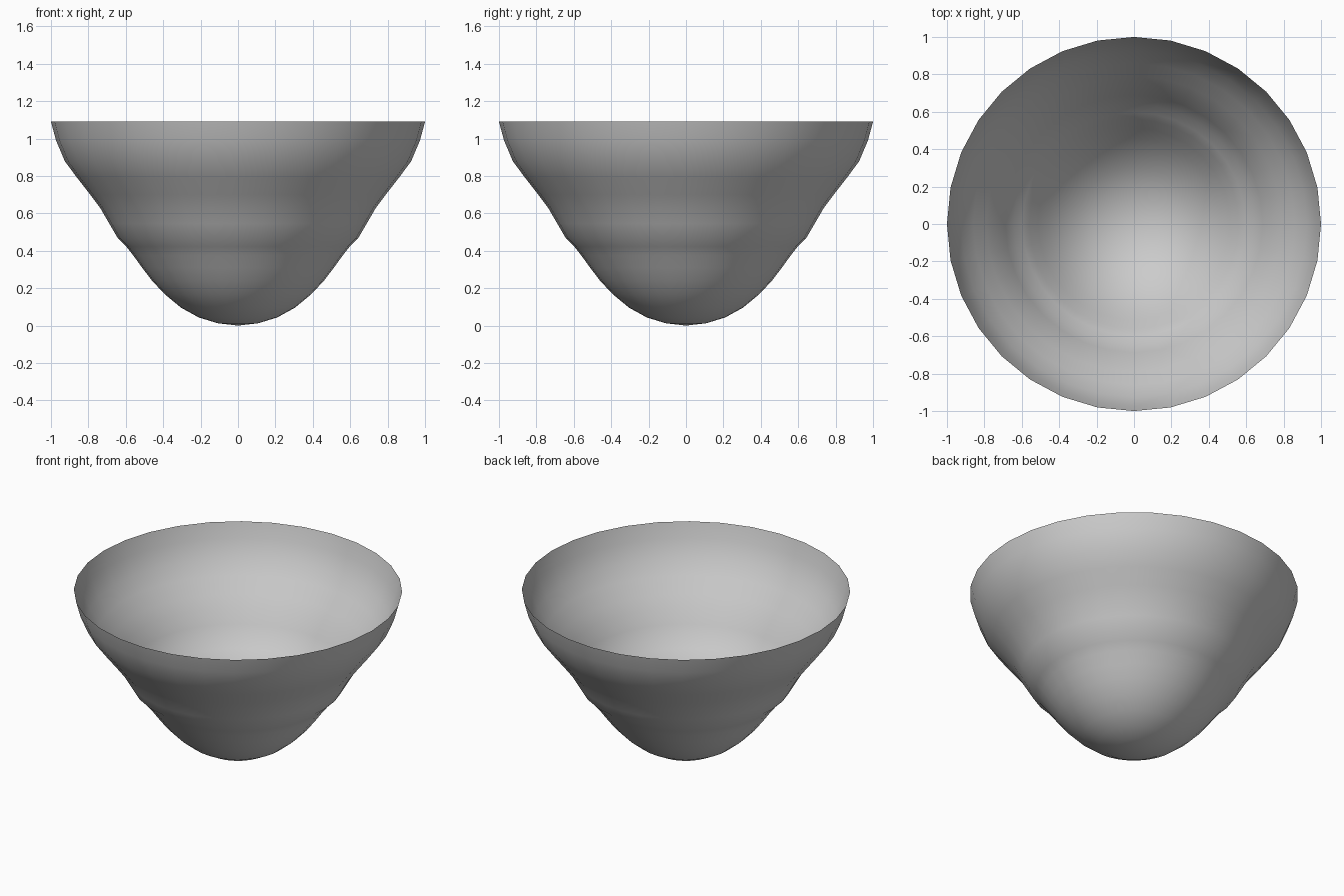
import bpy, bmesh, math

if "Cube" in bpy.data.objects:
    bpy.data.objects.remove(bpy.data.objects["Cube"])

SIDES = 32
# Bowl profile: radius, height (from base to rim)
PROFILE = [(0.107, 0.012), (0.209, 0.043), (0.305, 0.096), (0.39, 0.166),
           (0.458, 0.238), (0.513, 0.31), (0.56, 0.375), (0.597, 0.422), (0.642, 0.466),
           (0.688, 0.545), (0.738, 0.631), (0.79, 0.70), (0.86, 0.79),
           (0.925, 0.877), (0.973, 0.99), (1.0, 1.09)]

grey = bpy.data.materials.new("light grey")
grey.diffuse_color = (0.6, 0.6, 0.6, 1)
grey.use_nodes = True
grey.node_tree.nodes["Principled BSDF"].inputs["Base Color"].default_value = grey.diffuse_color

# Thin open bowl, lathed from the profile
bm = bmesh.new()
rings = [[bm.verts.new((r * math.cos(math.tau * i / SIDES),
                        r * math.sin(math.tau * i / SIDES), z))
          for i in range(SIDES)] for r, z in PROFILE]
base = bm.verts.new((0, 0, 0))
for i in range(SIDES):
    j = (i + 1) % SIDES
    bm.faces.new((base, rings[0][j], rings[0][i]))
    for low, high in zip(rings, rings[1:]):
        bm.faces.new((low[i], low[j], high[j], high[i]))
for f in bm.faces:
    f.smooth = True
mesh = bpy.data.meshes.new("bowl")
bm.to_mesh(mesh)
bm.free()
mesh.materials.append(grey)
bowl = bpy.data.objects.new("bowl", mesh)
bpy.context.collection.objects.link(bowl)
